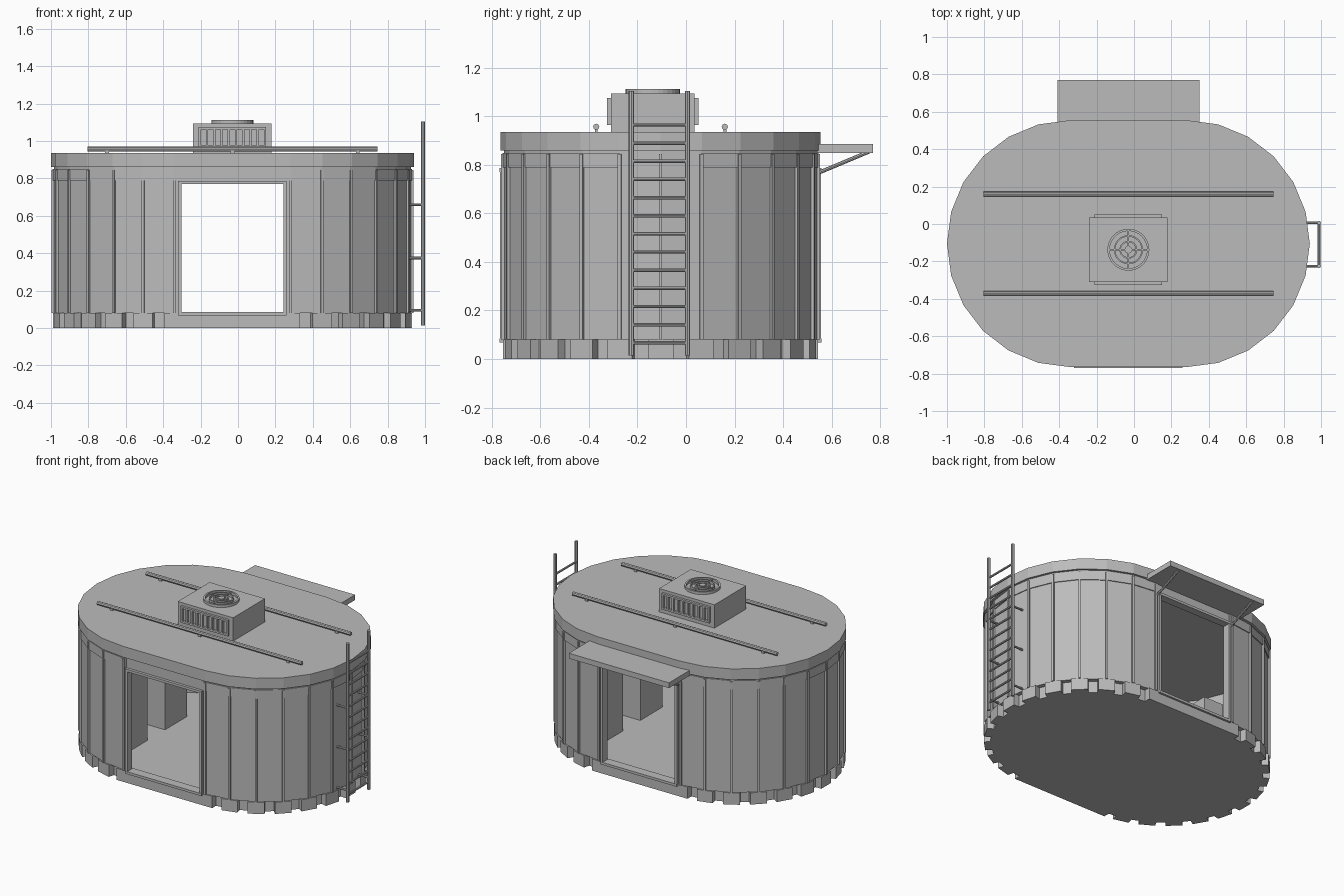
import bpy, bmesh, math
from mathutils import Vector, Matrix

if "Cube" in bpy.data.objects:
    bpy.data.objects.remove(bpy.data.objects["Cube"])

CX, CY, STRAIGHT = -0.03, -0.105, 0.31   # plan centre, half length of the straight sides
grey = bpy.data.materials.new("grey")
grey.diffuse_color = (0.5, 0.5, 0.5, 1)
grey.use_nodes = True
grey.node_tree.nodes["Principled BSDF"].inputs["Base Color"].default_value = grey.diffuse_color


def finish(name, bm):
    bmesh.ops.recalc_face_normals(bm, faces=bm.faces)
    me = bpy.data.meshes.new(name)
    bm.to_mesh(me)
    bm.free()
    me.materials.append(grey)
    ob = bpy.data.objects.new(name, me)
    bpy.context.collection.objects.link(ob)
    return ob


def add_box(bm, x0, x1, y0, y1, z0, z1, mat=Matrix()):
    m = (mat @ Matrix.Translation(((x0 + x1) / 2, (y0 + y1) / 2, (z0 + z1) / 2))
         @ Matrix.Diagonal((x1 - x0, y1 - y0, z1 - z0, 1)))
    bmesh.ops.create_cube(bm, size=1, matrix=m)


def boxes(name, items):
    bm = bmesh.new()
    for b in items:
        add_box(bm, *b)
    return finish(name, bm)


def add_rod(bm, a, b, r, sides=8):
    a, b = Vector(a), Vector(b)
    d = b - a
    m = Matrix.Translation((a + b) / 2) @ d.to_track_quat('Z', 'Y').to_matrix().to_4x4()
    bmesh.ops.create_cone(bm, cap_ends=True, segments=sides, radius1=r, radius2=r,
                          depth=d.length, matrix=m)


def arc(r, side):
    """Thirteen points round one end, from front to back."""
    return [(CX + side * (STRAIGHT + r * math.cos(a)), CY + r * math.sin(a))
            for a in (math.radians(-90 + 15 * i) for i in range(13))]


def slab(name, r, z0, z1):
    bm = bmesh.new()
    pts = arc(r, 1) + arc(r, -1)[::-1]
    f = bm.faces.new([bm.verts.new((x, y, z0)) for x, y in pts])
    ext = bmesh.ops.extrude_face_region(bm, geom=[f])["geom"]
    bmesh.ops.translate(bm, vec=(0, 0, z1 - z0),
                        verts=[v for v in ext if isinstance(v, bmesh.types.BMVert)])
    return finish(name, bm)


def end_wall(name, r0, r1, z0, z1, side, door):
    """Curved end wall running from door edge to door edge."""
    bm = bmesh.new()
    rings = []
    for r in (r0, r1):
        x = CX + side * door
        rings.append([(x, CY - r)] + arc(r, side) + [(x, CY + r)])
    rows = [[bm.verts.new((*rings[k][i], z)) for k, z in ((0, z0), (1, z0), (1, z1), (0, z1))]
            for i in range(len(rings[0]))]
    for a, b in zip(rows, rows[1:]):
        for k in range(4):
            bm.faces.new((a[k], a[(k + 1) % 4], b[(k + 1) % 4], b[k]))
    bm.faces.new(rows[0])
    bm.faces.new(rows[-1])
    return finish(name, bm)


def at_seams(name, r0, r1, width, z0, z1):
    """Upright blocks at every panel seam."""
    bm = bmesh.new()
    for side in (-1, 1):
        for i in range(13):
            ang = math.radians(-90 + 15 * i)
            if side < 0:
                ang = math.pi - ang
            m = Matrix.Translation((CX + side * STRAIGHT, CY, 0)) @ Matrix.Rotation(ang, 4, 'Z')
            add_box(bm, r0, r1, -width / 2, width / 2, z0, z1, m)
    return finish(name, bm)


# Shell
slab("floor_base", 0.615, 0.0, 0.08)
at_seams("base_blocks", 0.58, 0.65, 0.105, 0.0, 0.08)
slab("roof", 0.66, 0.86, 0.935)
for side, label in ((-1, "left"), (1, "right")):
    end_wall(label + "_wall", 0.615, 0.645, 0.08, 0.86, side, 0.275)
    end_wall(label + "_top_band", 0.64, 0.651, 0.79, 0.85, side, 0.29)
at_seams("wall_ribs", 0.63, 0.657, 0.014, 0.08, 0.845)

# Doorways, front and back
for s, label in ((-1, "front"), (1, "back")):
    def span(a, b):
        return sorted((CY + s * a, CY + s * b))
    boxes(label + "_door_header", [(CX - 0.275, CX + 0.275, *span(0.615, 0.645), 0.77, 0.86)])
    boxes(label + "_door_frame", [
        (CX - 0.29, CX - 0.273, *span(0.61, 0.662), 0.07, 0.785),
        (CX + 0.273, CX + 0.29, *span(0.61, 0.662), 0.07, 0.785),
        (CX - 0.29, CX + 0.29, *span(0.61, 0.664), 0.77, 0.787),
        (CX - 0.29, CX + 0.29, *span(0.60, 0.664), 0.068, 0.085)])
    boxes(label + "_sill", [(CX - 0.29, CX + 0.29, *span(0.6, 0.65), 0.0, 0.07)])

# Cabinets inside both ends
boxes("cabinets", [(-0.62, -0.47, -0.50, -0.31, 0.08, 0.6), (-0.62, -0.47, -0.12, 0.12, 0.08, 0.5),
                   (0.41, 0.56, 0.10, 0.29, 0.08, 0.6), (0.41, 0.56, -0.33, -0.09, 0.08, 0.5)])

# Canopy over the back door
boxes("canopy", [(-0.41, 0.35, 0.54, 0.77, 0.85, 0.886)])
bm = bmesh.new()
for x in (CX - 0.3, CX + 0.3):
    add_rod(bm, (x, 0.54, 0.765), (x, 0.755, 0.855), 0.008)
finish("canopy_struts", bm)

# Roof rails
bm = bmesh.new()
for y in (0.16, -0.37):
    add_rod(bm, (-0.805, y, 0.957), (0.745, y, 0.957), 0.013)
    for x in (-0.7, CX, 0.64):
        add_box(bm, x - 0.01, x + 0.01, y - 0.006, y + 0.006, 0.93, 0.955)
finish("roof_rails", bm)

# Roof ventilation unit with side grilles
UY = -0.1375
boxes("vent_box", [(-0.24, 0.18, -0.31, 0.035, 0.93, 1.095)])
grille = []
for s in (-1, 1):
    ya, yb = sorted((UY + s * 0.17, UY + s * 0.188))
    grille += [(-0.21, 0.15, ya, yb, 0.965, 0.977), (-0.21, 0.15, ya, yb, 1.063, 1.075)]
    grille += [(x, x + 0.012, ya, yb, 0.965, 1.075) for x in (-0.21 + i * 0.0387 for i in range(10))]
boxes("side_grilles", grille)

# Fan guard: concentric rings, cross bars and hub
bm = bmesh.new()
for r, w, n in ((0.112, 0.012, 32), (0.078, 0.008, 24), (0.048, 0.008, 20)):
    rows = []
    for i in range(n):
        a = 2 * math.pi * i / n
        rows.append([bm.verts.new((CX + q * math.cos(a), UY + q * math.sin(a), z))
                     for q, z in ((r, 1.09), (r, 1.113), (r - w, 1.113), (r - w, 1.09))])
    for a, b in zip(rows, rows[1:] + rows[:1]):
        for k in range(4):
            bm.faces.new((a[k], a[(k + 1) % 4], b[(k + 1) % 4], b[k]))
add_box(bm, CX - 0.105, CX + 0.105, UY - 0.004, UY + 0.004, 1.1, 1.11)
add_box(bm, CX - 0.004, CX + 0.004, UY - 0.105, UY + 0.105, 1.1, 1.11)
add_rod(bm, (CX, UY, 1.09), (CX, UY, 1.112), 0.02, 16)
finish("fan_guard", bm)

# Ladder with wall brackets
bm = bmesh.new()
for y in (-0.225, 0.006):
    add_rod(bm, (0.989, y, 0.015), (0.989, y, 1.105), 0.011)
    for z in (0.095, 0.375, 0.66):
        add_rod(bm, (0.88, y, z), (0.989, y, z), 0.007)
for i in range(13):
    z = 0.067 + i * 0.0748
    add_rod(bm, (0.989, -0.225, z), (0.989, 0.006, z), 0.007)
finish("ladder", bm)
